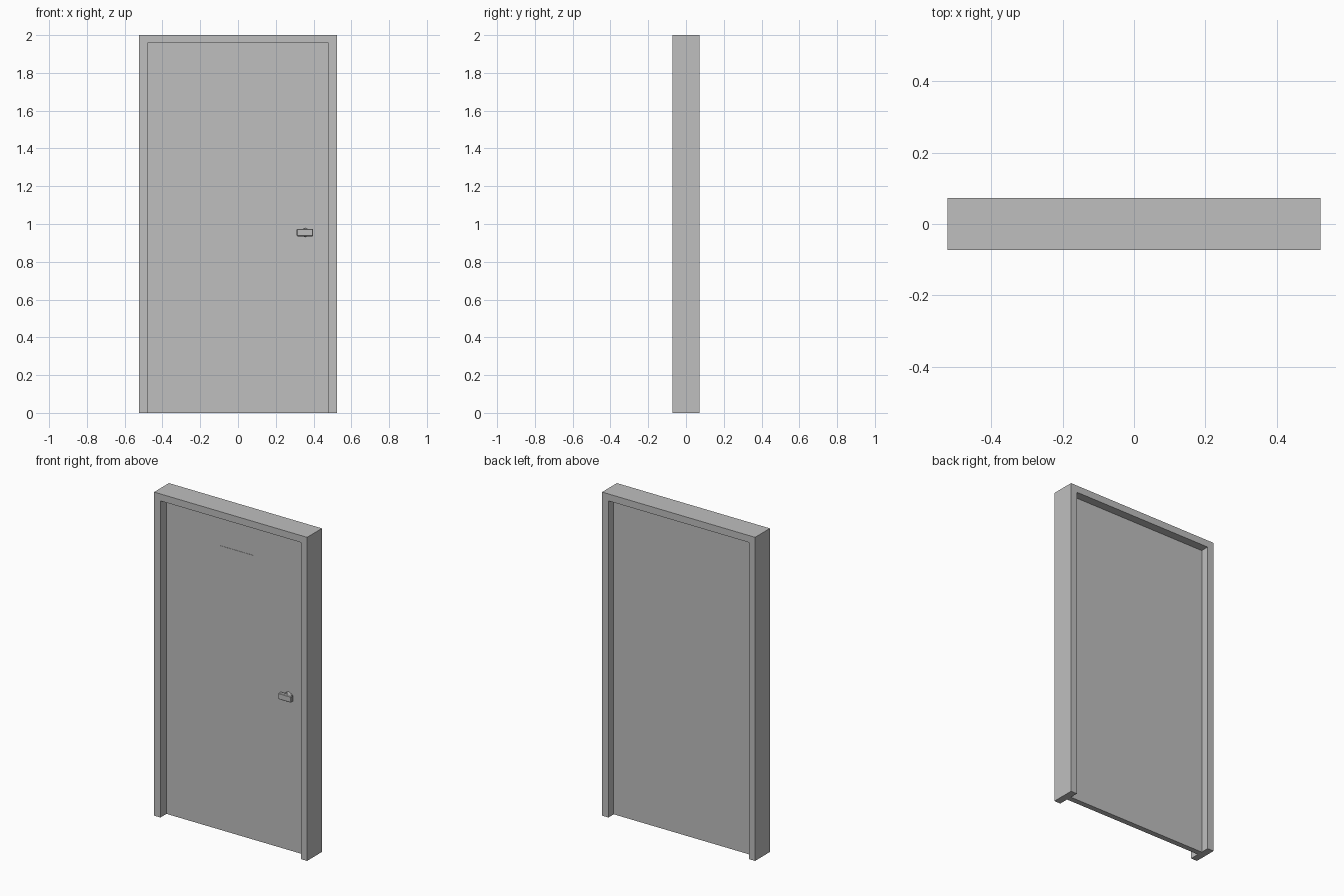
import bpy, bmesh, math
from mathutils import Matrix

if "Cube" in bpy.data.objects:
    bpy.data.objects.remove(bpy.data.objects["Cube"])

W, D, H = 1.046, 0.145, 2.0      # outer frame size
T = 0.043                        # frame bar width
LEAF_FRONT, LEAF_BACK = -0.0135, 0.0205

grey = bpy.data.materials.new("plain_grey")
grey.diffuse_color = (0.52, 0.52, 0.52, 1)
grey.use_nodes = True
grey.node_tree.nodes["Principled BSDF"].inputs["Base Color"].default_value = grey.diffuse_color


def finish(name, bm):
    bmesh.ops.recalc_face_normals(bm, faces=bm.faces)
    me = bpy.data.meshes.new(name)
    bm.to_mesh(me)
    bm.free()
    me.materials.append(grey)
    ob = bpy.data.objects.new(name, me)
    bpy.context.collection.objects.link(ob)
    return ob


def box(name, lo, hi, bevel=0):
    bm = bmesh.new()
    size = [b - a for a, b in zip(lo, hi)]
    mid = [(a + b) / 2 for a, b in zip(lo, hi)]
    bmesh.ops.create_cube(bm, size=1, matrix=Matrix.Translation(mid) @ Matrix.Diagonal((*size, 1)))
    if bevel:
        bmesh.ops.bevel(bm, geom=bm.edges[:], offset=bevel, segments=1, affect='EDGES')
    return finish(name, bm)


# Door frame: U-shaped outline extruded front to back
w, i = W / 2, W / 2 - T
outline = [(-w, 0), (-w, H), (w, H), (w, 0), (i, 0), (i, H - T), (-i, H - T), (-i, 0)]
bm = bmesh.new()
face = bm.faces.new([bm.verts.new((x, -D / 2, z)) for x, z in outline])
ext = bmesh.ops.extrude_face_region(bm, geom=[face], use_keep_orig=True)
new_verts = [g for g in ext["geom"] if isinstance(g, bmesh.types.BMVert)]
bmesh.ops.translate(bm, verts=new_verts, vec=(0, D, 0))
finish("door_frame", bm)

# Door leaf set back inside the frame
box("door_leaf", (-i, LEAF_FRONT, 0), (i, LEAF_BACK, H - T))

# Thin ledge line near the top of the leaf
box("thin_ledge", (-0.113, LEAF_FRONT - 0.002, 1.755), (0.113, LEAF_FRONT + 0.002, 1.757))

# Six-sided handle stem, point upwards
bm = bmesh.new()
stem_end = -0.035
bmesh.ops.create_cone(
    bm, cap_ends=True, segments=6, radius1=0.026, radius2=0.026, depth=LEAF_FRONT - stem_end,
    matrix=Matrix.Translation((0.356, (LEAF_FRONT + stem_end) / 2, 0.955)) @ Matrix.Rotation(math.pi / 2, 4, 'X'))
finish("handle_stem", bm)

# Handle grip
box("handle_grip", (0.311, -0.052, 0.935), (0.398, -0.028, 0.973), 0.003)
